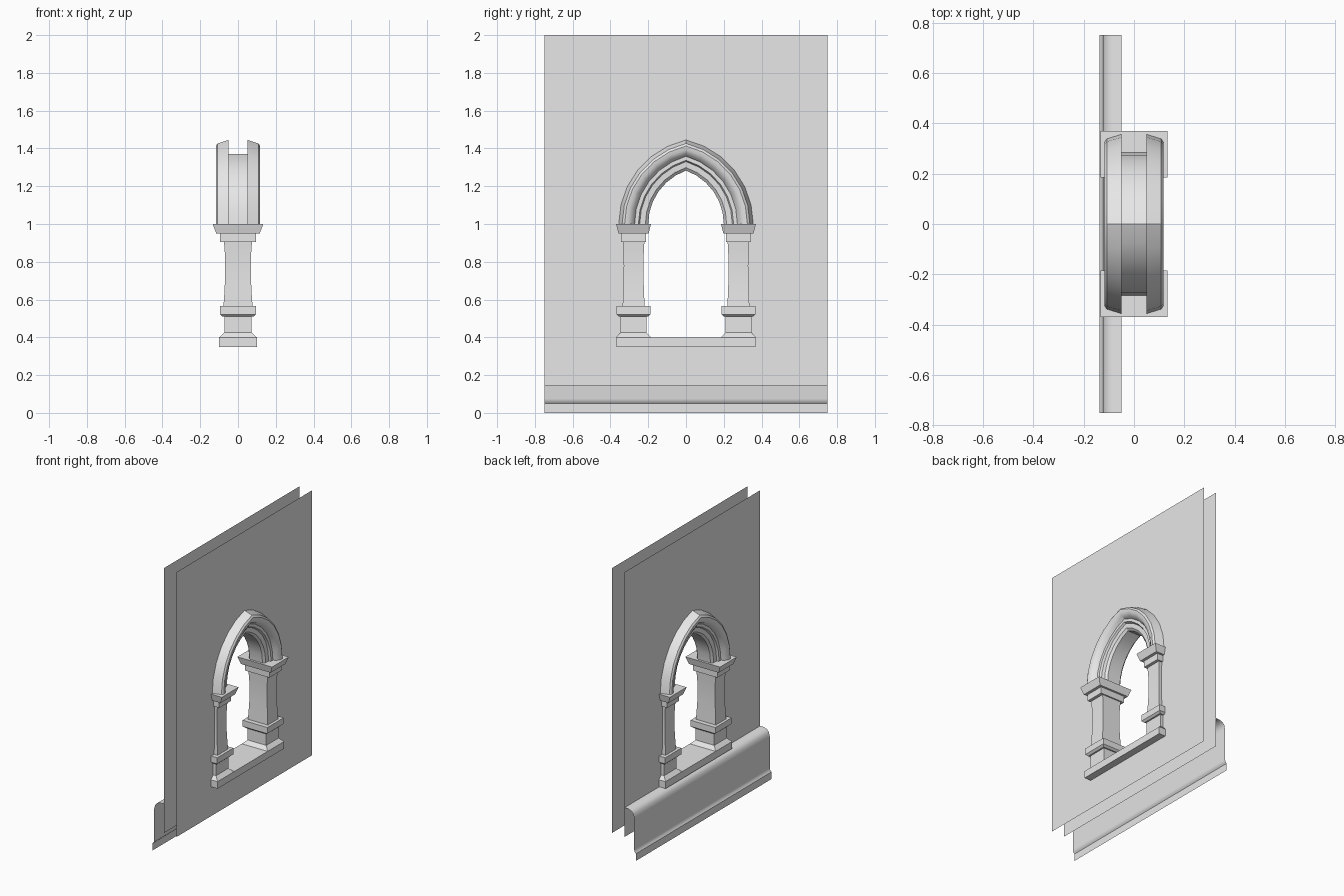
import bpy, bmesh, math

cube = bpy.data.objects.get("Cube")
if cube:
    bpy.data.objects.remove(cube, do_unlink=True)

stone = bpy.data.materials.new("grey_stone")
stone.use_nodes = True
stone.diffuse_color = (0.8, 0.8, 0.8, 1)
stone.node_tree.nodes["Principled BSDF"].inputs["Base Color"].default_value = (0.8, 0.8, 0.8, 1)

WALL_X = 0.05       # half thickness of the wall
SPRING_Z = 1.0      # height where the arch begins
ARC_SHIFT = 0.1     # distance of each arc centre past the middle
ARC_STEPS = 6


def finish(name, bm, smooth=True, closed=True):
    if closed:
        bmesh.ops.recalc_face_normals(bm, faces=bm.faces)
    mesh = bpy.data.meshes.new(name)
    bm.to_mesh(mesh)
    bm.free()
    obj = bpy.data.objects.new(name, mesh)
    bpy.context.collection.objects.link(obj)
    mesh.materials.append(stone)
    if smooth:
        bpy.ops.object.select_all(action="DESELECT")
        obj.select_set(True)
        bpy.context.view_layer.objects.active = obj
        bpy.ops.object.shade_smooth_by_angle(angle=math.radians(30))
    return obj


def half_arch(half_width):
    """(y, z) points of half a pointed arch, from the spring line to the apex."""
    radius = half_width + ARC_SHIFT
    end = math.acos(ARC_SHIFT / radius)
    angles = [end * i / ARC_STEPS for i in range(ARC_STEPS + 1)]
    return [(radius * math.cos(a) - ARC_SHIFT, SPRING_Z + radius * math.sin(a)) for a in angles]


def loft(bm, rings, closed_rings=True, caps=True):
    """Join equal-length rings of points with quads."""
    rows = [[bm.verts.new(p) for p in ring] for ring in rings]
    n = len(rows[0])
    for a, b in zip(rows, rows[1:]):
        for i in range(n if closed_rings else n - 1):
            j = (i + 1) % n
            bm.faces.new((a[i], a[j], b[j], b[i]))
    if caps:
        bm.faces.new(rows[0][::-1])
        bm.faces.new(rows[-1])


# Two wall sheets with a pointed opening, each made of two mirrored halves
outline = [(0, 0.145), (0.75, 0.145), (0.75, 2), (0, 2)]
outline += half_arch(0.28)[::-1] + [(0.28, 0.375), (0, 0.375)]
for name, side in (("wall_sheet_left", 1), ("wall_sheet_right", -1)):
    bm = bmesh.new()
    for half in (1, -1):
        pts = outline if half == side else outline[::-1]
        bm.faces.new([bm.verts.new((side * WALL_X, half * y, z)) for y, z in pts])
    bmesh.ops.remove_doubles(bm, verts=bm.verts, dist=0.0001)
    finish(name, bm, smooth=False, closed=False)

# Arch moulding: one half profile (half width, x), mirrored across the wall
half_profile = [(0.283, 0.05), (0.356, 0.05), (0.338, 0.108), (0.325, 0.117),
                (0.305, 0.115), (0.285, 0.102), (0.272, 0.08), (0.252, 0.08),
                (0.245, 0.066), (0.215, 0.064), (0.2, 0.05)]
profile = half_profile + [(w, -x) for w, x in half_profile[::-1]]
tracks = []
for w, x in profile:
    right = half_arch(w)
    left = [(-y, z) for y, z in right[-2::-1]]
    tracks.append([(x, y, z) for y, z in right + left])
bm = bmesh.new()
loft(bm, list(zip(*tracks)))
finish("arch_moulding", bm)


# Columns, lofted from rectangles (z, half x, half y)
def column_part(name, side, sections):
    bm = bmesh.new()
    loft(bm, [[(sx * hx, side * 0.2775 + sy * hy, z)
               for sx, sy in ((-1, -1), (1, -1), (1, 1), (-1, 1))]
              for z, hx, hy in sections])
    finish(name, bm)


parts = {
    "capital": [(0.95, 0.115, 0.08), (1.0, 0.134, 0.0925)],
    "neck_block": [(0.905, 0.095, 0.066), (0.95, 0.095, 0.066)],
    "shaft": [(0.565, 0.077, 0.058), (0.62, 0.073, 0.056), (0.7, 0.069, 0.053),
              (0.78, 0.068, 0.052), (0.85, 0.07, 0.054), (0.905, 0.074, 0.057)],
    "base_band": [(0.51, 0.082, 0.077), (0.522, 0.096, 0.09), (0.565, 0.096, 0.09)],
    "pedestal": [(0.4, 0.1, 0.0925), (0.425, 0.072, 0.068), (0.51, 0.072, 0.068)],
}
for label, side in (("back", 1), ("front", -1)):
    for part, sections in parts.items():
        column_part(label + "_" + part, side, sections)

# Window sill
bm = bmesh.new()
loft(bm, [[(sx * 0.1, sy * 0.368, z) for sx, sy in ((-1, -1), (1, -1), (1, 1), (-1, 1))]
          for z in (0.35, 0.4)])
finish("window_sill", bm)

# Open skirting profile (x, z) running along the wall
skirting = [(-0.05, 0.35), (-0.08, 0.348), (-0.102, 0.34), (-0.117, 0.324), (-0.124, 0.295),
            (-0.124, 0.075), (-0.128, 0.06), (-0.137, 0.05), (-0.137, 0)]
bm = bmesh.new()
loft(bm, [[(x, y, z) for x, z in skirting] for y in (0.75, -0.75)], closed_rings=False, caps=False)
bm.normal_update()
if sum(f.normal.x for f in bm.faces) > 0:
    bmesh.ops.reverse_faces(bm, faces=bm.faces)
finish("skirting_board", bm, closed=False)
